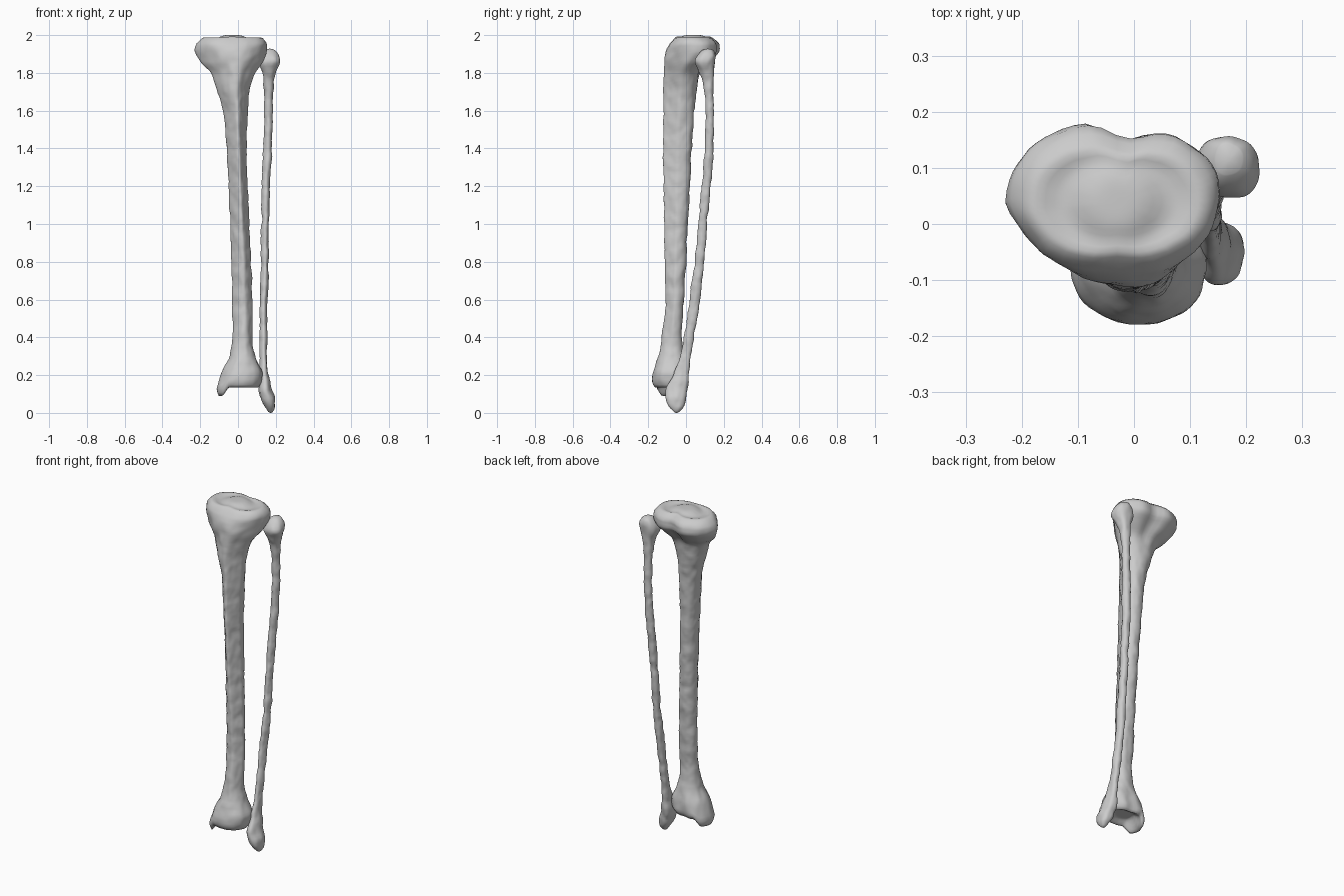
import bpy, bmesh, math
from mathutils import Vector, noise

if "Cube" in bpy.data.objects:
    bpy.data.objects.remove(bpy.data.objects["Cube"])

SIDES = 56
STEP = 0.014

bone = bpy.data.materials.new("bone grey")
bone.use_nodes = True
bone.diffuse_color = (0.6, 0.6, 0.6, 1)
bone.node_tree.nodes["Principled BSDF"].inputs["Base Color"].default_value = (0.6, 0.6, 0.6, 1)


def smooth(t):
    t = max(0, min(1, t))
    return t * t * (3 - 2 * t)


def slope(rows, i, k):
    """Monotone tangent of column k at row i."""
    if i == 0 or i == len(rows) - 1:
        return 0
    a, b, c = rows[i - 1], rows[i], rows[i + 1]
    d1 = (b[k] - a[k]) / (b[0] - a[0])
    d2 = (c[k] - b[k]) / (c[0] - b[0])
    return 0 if d1 * d2 <= 0 else 2 * d1 * d2 / (d1 + d2)


def sample(rows, z):
    """Smoothly interpolated cross-section at height z."""
    i = 0
    while i < len(rows) - 2 and z > rows[i + 1][0]:
        i += 1
    a, b = rows[i], rows[i + 1]
    h = b[0] - a[0]
    t = (z - a[0]) / h
    out = []
    for k in range(1, len(a)):
        m, n = slope(rows, i, k) * h, slope(rows, i + 1, k) * h
        out.append(a[k] + smooth(t) * (b[k] - a[k])
                   + m * t * (1 - t) ** 2 - n * t * t * (1 - t))
    return out


def outline(section, z, rough):
    """Rounded section with a narrowed front crest and a notched back."""
    x0, x1, y0, y1, crest, notch = section
    cx, cy, hx, hy = (x0 + x1) / 2, (y0 + y1) / 2, (x1 - x0) / 2, (y1 - y0) / 2
    pts = []
    for s in range(SIDES):
        a = math.tau * s / SIDES
        c, d = math.cos(a), math.sin(a)
        u = math.copysign(abs(c) ** 0.88, c)
        v = math.copysign(abs(d) ** 0.88, d)
        front, back = max(0, -v), max(0, v)
        v -= notch * back * (math.exp(-((u - 0.12) / 0.25) ** 2) + 0.35 * smooth(u))
        u = u * (1 - crest * front) + 0.3 * crest * front * front
        p = Vector((cx + u * hx, cy + v * hy, z))
        bump = rough * (noise.noise(p * 16) + 0.5 * noise.noise(p * 38))
        pts.append(p + Vector((c, d, 0)) * bump)
    return pts


def loft(name, rows, rough, top_cap, bottom_cap, warp):
    """Skin the sections, closing both ends with shrinking rings."""
    low, high = rows[0][0], rows[-1][0]
    count = int((high - low) / STEP)
    rings = []
    for i in range(count + 1):
        z = low + (high - low) * i / count
        rings.append(outline(sample(rows, z), z, rough))

    def cap(ring, shape):
        mid = sum(ring, Vector()) / SIDES
        for k in range(9, 0, -1):
            f = k / 10
            new = [mid.lerp(p, f) for p in ring]
            yield [p + Vector((0, 0, shape(p - mid, f))) for p in new]

    rings = list(cap(rings[0], bottom_cap))[::-1] + rings + list(cap(rings[-1], top_cap))
    bm = bmesh.new()
    grid = [[bm.verts.new(warp(p)) for p in ring] for ring in rings]
    for r, q in zip(grid, grid[1:]):
        for s in range(SIDES):
            t = (s + 1) % SIDES
            bm.faces.new((r[s], r[t], q[t], q[s]))
    bm.faces.new(grid[0][::-1])
    bm.faces.new(grid[-1])
    for f in bm.faces:
        f.smooth = True
    mesh = bpy.data.meshes.new(name)
    bm.to_mesh(mesh)
    bm.free()
    mesh.materials.append(bone)
    bpy.context.collection.objects.link(bpy.data.objects.new(name, mesh))


# Sections: height, x range, y range, front crest, back notch
shin_rows = [
    (0.135, -.10, .11, -.165, .00, .1, .1),
    (0.16, -.11, .125, -.18, .015, .1, .1),
    (0.2, -.095, .13, -.178, .015, .1, .1),
    (0.3, -.047, .092, -.147, -.01, .15, 0),
    (0.4, -.026, .077, -.126, -.022, .3, 0),
    (0.6, -.03, .075, -.11, -.01, .45, 0),
    (1.0, -.041, .06, -.115, .01, .6, 0),
    (1.4, -.06, .046, -.12, .03, .65, 0),
    (1.6, -.08, .05, -.12, .045, .6, 0),
    (1.7, -.11, .06, -.12, .055, .55, 0),
    (1.8, -.143, .09, -.116, .075, .5, .1),
    (1.86, -.2, .135, -.115, .135, .45, .22),
    (1.92, -.226, .155, -.105, .182, .25, .2),
    (1.96, -.215, .153, -.085, .178, .08, .18),
    (1.985, -.19, .13, -.062, .145, 0, .15),
]


def plateau(p, f):
    # Two shallow dishes either side of a central raised spine
    dish = -0.012 * smooth((1 - f) * 2.5)
    spine = math.exp(-(p.x * f / 0.035) ** 2 - (p.y * f / 0.06) ** 2)
    return 0.006 * smooth((1 - f) * 8) + dish + 0.022 * spine


def ankle_socket(p, f):
    return 0.022 * smooth((1 - f) * 1.8)


def inner_ankle(p):
    # Pull the inner lower corner down into the ankle knob
    drop = smooth((-0.045 - p.x) / 0.04) * smooth((0.24 - p.z) / 0.11)
    return p - Vector((0, 0, 0.045 * drop))


loft("shin_bone", shin_rows, 0.005, plateau, ankle_socket, inner_ankle)

calf_rows = [
    (0.008, .16, .186, -.065, -.035, 0, 0),
    (0.03, .143, .197, -.088, -.012, 0, 0),
    (0.07, .122, .196, -.105, .002, .1, 0),
    (0.12, .107, .18, -.105, .008, .2, 0),
    (0.2, .115, .163, -.066, .015, .2, 0),
    (0.3, .115, .154, -.032, .026, .2, 0),
    (0.4, .115, .152, -.01, .04, .3, 0),
    (0.6, .116, .156, .02, .075, .3, 0),
    (0.8, .122, .164, .045, .096, .3, 0),
    (1.0, .124, .165, .064, .112, .3, 0),
    (1.2, .126, .17, .083, .13, .3, 0),
    (1.4, .134, .179, .1, .145, .3, 0),
    (1.6, .138, .184, .102, .146, .2, 0),
    (1.73, .136, .188, .094, .145, .1, 0),
    (1.8, .128, .2, .072, .147, 0, 0),
    (1.86, .108, .225, .046, .152, 0, 0),
    (1.9, .125, .212, .062, .155, 0, 0),
    (1.92, .145, .195, .085, .145, 0, 0),
]


def knob(sign):
    return lambda p, f: sign * 0.008 * (1 - f * f)


loft("calf_bone", calf_rows, 0.006, knob(1), knob(-1), lambda p: p)
